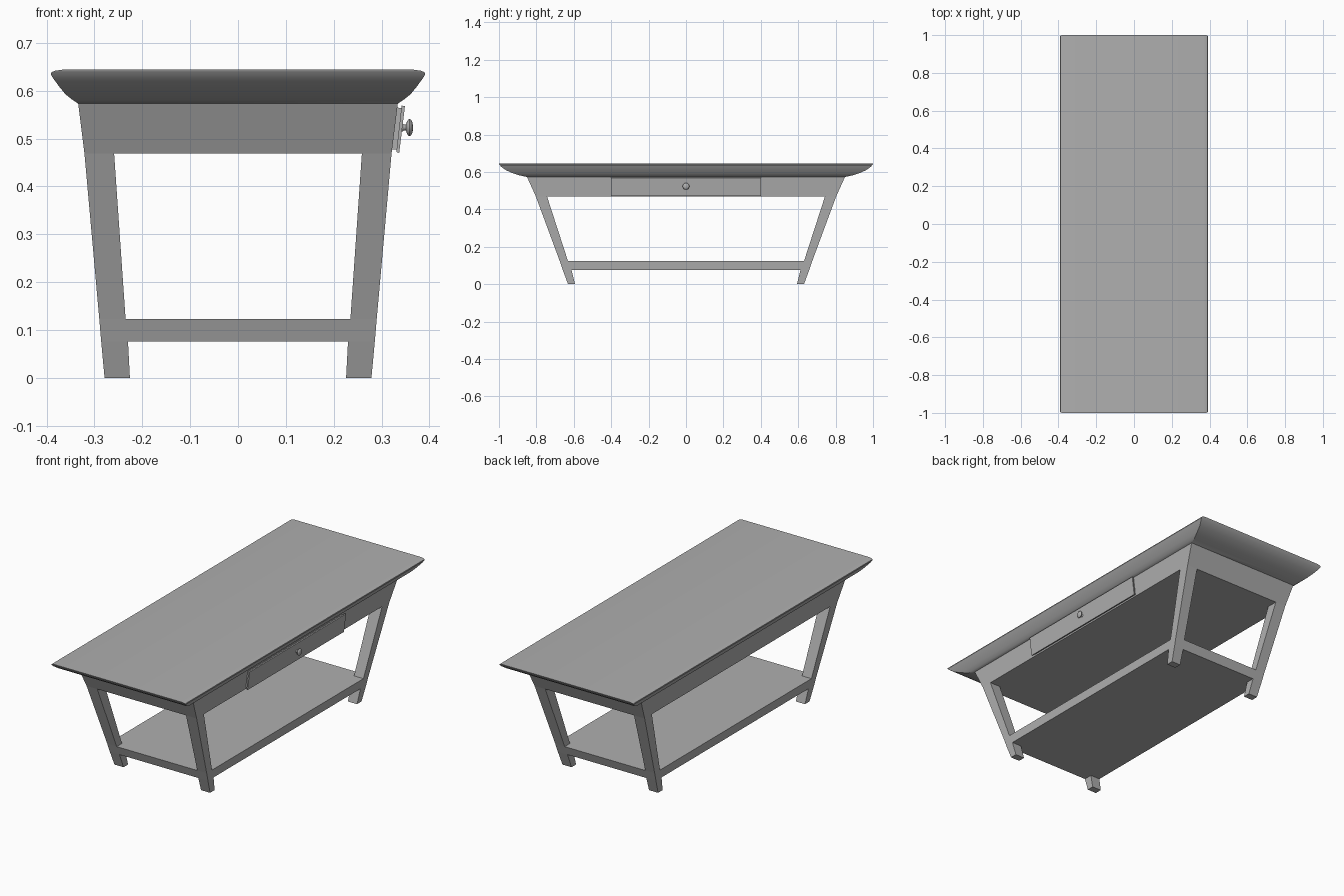
import bpy, bmesh, math
from mathutils import Matrix

if "Cube" in bpy.data.objects:
    bpy.data.objects.remove(bpy.data.objects["Cube"])

grey = bpy.data.materials.new("dark_grey")
grey.diffuse_color = (.43, .43, .43, 1)
grey.use_nodes = True
grey.node_tree.nodes["Principled BSDF"].inputs["Base Color"].default_value = grey.diffuse_color


def finish(name, bm, angle=None):
    bmesh.ops.recalc_face_normals(bm, faces=bm.faces[:])
    me = bpy.data.meshes.new(name)
    bm.to_mesh(me)
    bm.free()
    me.materials.append(grey)
    ob = bpy.data.objects.new(name, me)
    bpy.context.collection.objects.link(ob)
    if angle:
        bpy.ops.object.select_all(action='DESELECT')
        ob.select_set(True)
        bpy.context.view_layer.objects.active = ob
        bpy.ops.object.shade_smooth_by_angle(angle=math.radians(angle))
    return ob


# Splayed frame: lattice of cells, legs in the corners, solid shelf and apron
# each level: z, outer x, inner x, outer y, inner y
levels = [(0, .279, .226, .631, .593),
          (.076, .286, .230, .659, .612),
          (.123, .290, .235, .675, .631),
          (.469, .321, .259, .803, .743),
          (.573, .334, .27, .85, .78)]
SOLID = (1, 3)


def filled(i, j, k):
    if not (0 <= i < 3 and 0 <= j < 3 and 0 <= k < 4):
        return False
    return k in SOLID or (i != 1 and j != 1)


bm = bmesh.new()
grid = {}
for k, (z, xo, xi, yo, yi) in enumerate(levels):
    for i, x in enumerate((-xo, -xi, xi, xo)):
        for j, y in enumerate((-yo, -yi, yi, yo)):
            grid[i, j, k] = bm.verts.new((x, y, z))
for i in range(3):
    for j in range(3):
        for k in range(4):
            if not filled(i, j, k):
                continue
            for axis in range(3):
                for side in (0, 1):
                    n = [i, j, k]
                    n[axis] += 2 * side - 1
                    if filled(*n):
                        continue
                    corners = []
                    for a, b in ((0, 0), (1, 0), (1, 1), (0, 1)):
                        c = [i, j, k]
                        c[axis] += side
                        c[(axis + 1) % 3] += a
                        c[(axis + 2) % 3] += b
                        corners.append(grid[tuple(c)])
                    bm.faces.new(corners)
bmesh.ops.delete(bm, geom=[v for v in bm.verts if not v.link_faces], context='VERTS')
bmesh.ops.dissolve_limit(bm, angle_limit=math.radians(0.3), verts=bm.verts[:], edges=bm.edges[:])
finish("table_frame", bm)

# Tabletop with flared, curved underside; long edges rolled over, ends crisp
rings = [(.334, .85, .573), (.346, .888, .581), (.361, .926, .593), (.374, .962, .609),
         (.387, .988, .627), (.391, .994, .634), (.390, .998, .639), (.382, .9995, .642), (.368, 1, .644)]
bm = bmesh.new()
loops = [[bm.verts.new((sx * x, sy * y, z)) for sx, sy in ((-1, -1), (1, -1), (1, 1), (-1, 1))]
         for x, y, z in rings]
for a, b in zip(loops, loops[1:]):
    for s in range(4):
        t = (s + 1) % 4
        bm.faces.new((a[s], a[t], b[t], b[s]))
bm.faces.new(loops[0])
bm.faces.new(loops[-1])
finish("table_top", bm, 35)


# Drawer parts: side profiles extruded along y
def panel(name, profile, half):
    bm = bmesh.new()
    face = bm.faces.new([bm.verts.new((x, -half, z)) for x, z in profile])
    ext = bmesh.ops.extrude_face_region(bm, geom=[face])
    for v in ext["geom"]:
        if isinstance(v, bmesh.types.BMVert):
            v.co.y = half
    return finish(name, bm)


panel("drawer_body", [(.318, .477), (.333, .477), (.343, .564), (.328, .565)], .395)
panel("drawer_front", [(.331, .472), (.337, .470), (.349, .568), (.342, .569)], .402)

# Turned drawer knob
profile = [(.338, .010), (.345, .008), (.347, .006), (.351, .006), (.353, .012),
           (.356, .017), (.359, .018), (.362, .016), (.365, .010), (.366, 0)]
bm = bmesh.new()
verts = [bm.verts.new((x, 0, r)) for x, r in profile]
edges = [bm.edges.new(e) for e in zip(verts, verts[1:])]
bmesh.ops.spin(bm, geom=verts + edges, cent=(0, 0, 0), axis=(1, 0, 0),
               angle=math.tau, steps=24, use_merge=True)
bmesh.ops.remove_doubles(bm, verts=bm.verts[:], dist=1e-5)
bmesh.ops.transform(bm, matrix=Matrix.Translation((0, 0, .523)), verts=bm.verts[:])
finish("drawer_knob", bm, 50)
